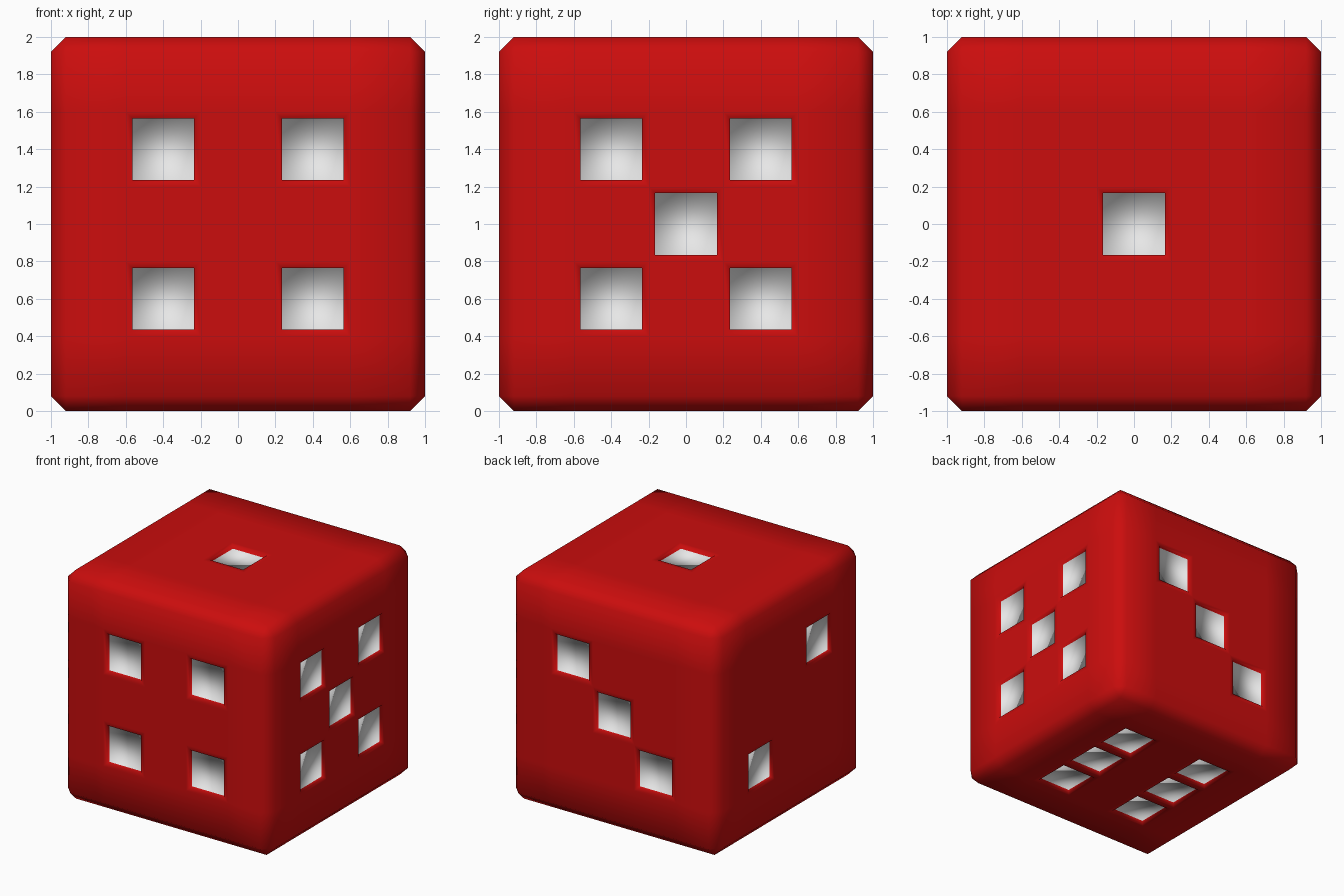
import bpy, bmesh
from mathutils import Vector

if "Cube" in bpy.data.objects:
    bpy.data.objects.remove(bpy.data.objects["Cube"])


def material(name, rgb):
    m = bpy.data.materials.new(name)
    m.diffuse_color = (*rgb, 1)
    m.use_nodes = True
    m.node_tree.nodes["Principled BSDF"].inputs["Base Color"].default_value = m.diffuse_color
    return m


# Pip centres on each side
A = 0.4
pips = [(0, 0, 1)]                                                  # one, top
pips += [(-1, A, -A), (-1, -A, A)]                                  # two, left
pips += [(A, 1, A), (0, 1, 0), (-A, 1, -A)]                         # three, back
pips += [(x, -1, z) for x in (-A, A) for z in (-A, A)]              # four, front
pips += [(1, y, z) for y in (-A, A) for z in (-A, A)] + [(1, 0, 0)]  # five, right
pips += [(x, y, -1) for x in (-A, A) for y in (-A, 0, A)]           # six, bottom

# Cube cut into a five by five grid on every side
bm = bmesh.new()
bmesh.ops.create_cube(bm, size=2)
for axis in range(3):
    for c in (-0.6, -0.2, 0.2, 0.6):
        n = Vector((0, 0, 0))
        n[axis] = 1
        bmesh.ops.bisect_plane(bm, geom=bm.verts[:] + bm.edges[:] + bm.faces[:],
                               plane_co=n * c, plane_no=n)

# Chamfered outer edges
rim = [e for e in bm.edges if e.calc_face_angle(0) > 1]
bmesh.ops.bevel(bm, geom=rim, offset=0.08, offset_type='OFFSET', segments=1,
                affect='EDGES', profile=0.5)

# Recessed white pips with red walls
cells = [f for f in bm.faces
         if any((f.calc_center_median() - Vector(p)).length < 0.01 for p in pips)]
bmesh.ops.inset_individual(bm, faces=cells, thickness=0.05, depth=0)
bmesh.ops.inset_individual(bm, faces=cells, thickness=0, depth=-0.03)
for f in cells:
    f.material_index = 1
for f in bm.faces:
    f.smooth = True
bmesh.ops.translate(bm, verts=bm.verts[:], vec=(0, 0, 1))

me = bpy.data.meshes.new("die")
bm.to_mesh(me)
bm.free()
me.materials.append(material("red", (0.6, 0.004, 0.004)))
me.materials.append(material("white", (0.8, 0.8, 0.8)))
die = bpy.data.objects.new("die", me)
bpy.context.collection.objects.link(die)
